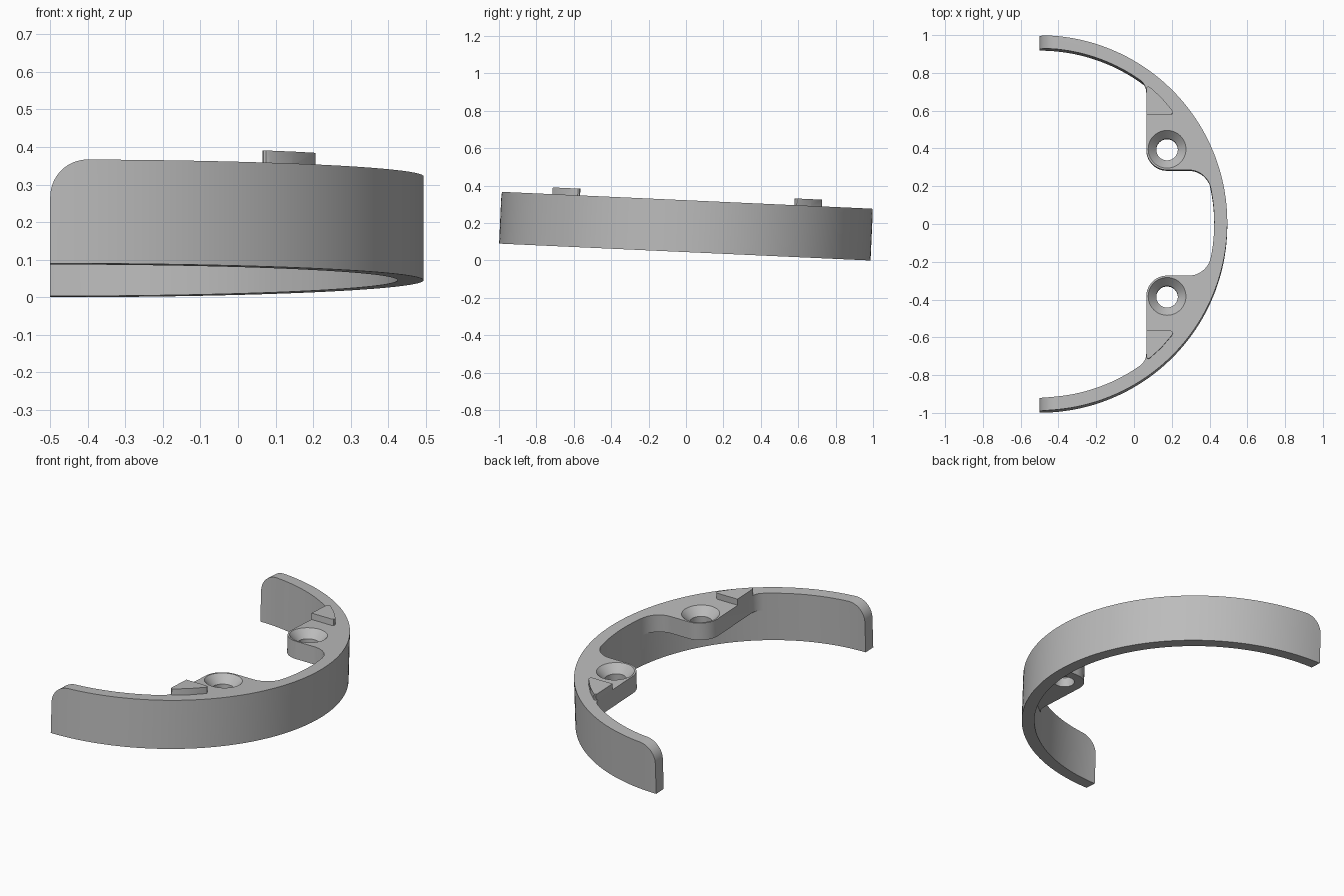
import bpy, bmesh
from math import sin, cos, pi, atan2, sqrt, radians
from mathutils import Matrix

cube = bpy.data.objects.get("Cube")
if cube:
    bpy.data.objects.remove(cube, do_unlink=True)

CX, OUTER, INNER, HEIGHT = -0.5, 0.994, 0.925, 0.277
TAB_X, TAB_Y, TAB_THICK = 0.065, 0.28, 0.1
HOLE_X, HOLE_Y, CORNER = 0.175, 0.39, 0.11

grey = bpy.data.materials.new("plain grey")
grey.use_nodes = True
colour = (0.5, 0.5, 0.5, 1)
grey.diffuse_color = colour
grey.node_tree.nodes["Principled BSDF"].inputs["Base Color"].default_value = colour


def arc(cx, cy, r, a, b, n):
    return [(cx + r * cos(a + (b - a) * i / n), cy + r * sin(a + (b - a) * i / n)) for i in range(n + 1)]


def finish(name, bm):
    bmesh.ops.recalc_face_normals(bm, faces=bm.faces)
    mesh = bpy.data.meshes.new(name)
    bm.to_mesh(mesh)
    bm.free()
    mesh.materials.append(grey)
    obj = bpy.data.objects.new(name, mesh)
    bpy.context.collection.objects.link(obj)
    return obj


def prism(name, outline, low, high, place=lambda u, v, w: (u, v, w)):
    bm = bmesh.new()
    rings = [[bm.verts.new(place(u, v, w)) for u, v in outline] for w in (low, high)]
    for ring in rings:
        bm.faces.new(ring)
    n = len(outline)
    for i in range(n):
        j = (i + 1) % n
        bm.faces.new((rings[0][i], rings[0][j], rings[1][j], rings[1][i]))
    return finish(name, bm)


def lathe_cutter(name, x, y, profile, n=48):
    bm = bmesh.new()
    rings = [[bm.verts.new((px, py, z)) for px, py in arc(x, y, r, 0, 2 * pi, n)[:-1]] for r, z in profile]
    for a, b in zip(rings, rings[1:]):
        for i in range(n):
            j = (i + 1) % n
            bm.faces.new((a[i], a[j], b[j], b[i]))
    bm.faces.new(rings[0])
    bm.faces.new(rings[-1])
    return finish(name, bm)


def combine(target, other, operation):
    mod = target.modifiers.new(operation, 'BOOLEAN')
    mod.operation = operation
    mod.solver = 'EXACT'
    mod.object = other
    bpy.context.view_layer.objects.active = target
    bpy.ops.object.modifier_apply(modifier=mod.name)
    bpy.data.objects.remove(other, do_unlink=True)


# Half ring wall
ring_outline = arc(CX, 0, OUTER, -pi / 2, pi / 2, 96) + arc(CX, 0, INNER, pi / 2, -pi / 2, 96)
body = prism("half_ring", ring_outline, 0, HEIGHT)

# Tab outline: fillet, round corner, straight side, fillet, then back inside the wall
r1, r2 = 0.12, 0.08
d1, d2 = INNER - r1, INNER - r2
f1 = (CX + sqrt(d1 ** 2 - (TAB_Y - r1) ** 2), TAB_Y - r1)
f2 = (TAB_X - r2, sqrt(d2 ** 2 - (TAB_X - r2 - CX) ** 2))
a1 = atan2(f1[1], f1[0] - CX)
a2 = atan2(f2[1], f2[0] - CX)
tab_outline = (arc(*f1, r1, a1, pi / 2, 12)
               + arc(HOLE_X, HOLE_Y, CORNER, 1.5 * pi, pi, 14)
               + arc(*f2, r2, 0, a2, 8)
               + arc(CX, 0, 0.96, a2, a1, 24))

# Raised marker with softened corners
marker_outline = [(0.065, 0.573), (0.193, 0.573), (0.203, 0.577), (0.206, 0.586), (0.202, 0.596),
                  (0.145, 0.663), (0.084, 0.718), (0.075, 0.721), (0.068, 0.718), (0.065, 0.711)]

for side in (1, -1):
    def flip(points):
        return [(x, side * y) for x, y in points]
    tab = prism("tab", flip(tab_outline), HEIGHT - TAB_THICK, HEIGHT)
    combine(body, tab, 'UNION')
    # Countersunk screw hole
    drill = lathe_cutter("drill", HOLE_X, side * HOLE_Y,
                         [(0.057, 0.1), (0.057, HEIGHT - 0.045), (0.1, HEIGHT), (0.1, HEIGHT + 0.05)])
    combine(body, drill, 'DIFFERENCE')
    marker = prism("marker", flip(marker_outline), HEIGHT - 0.02, HEIGHT + 0.036)
    combine(body, marker, 'UNION')

# Round the upper corner of both ends
R = 0.1
corner = arc(CX + R, HEIGHT - R, R, pi / 2, pi, 14)
corner += [(CX - 0.05, HEIGHT - R), (CX - 0.05, HEIGHT + 0.05), (CX + R, HEIGHT + 0.05)]
cutter = prism("end_cutter", corner, -1.2, 1.2, lambda u, v, w: (u, w, v))
combine(body, cutter, 'DIFFERENCE')

# Slight forward tilt, standing on the ground
tilt = radians(2.6)
body.data.transform(Matrix.Translation((0, -HEIGHT * sin(tilt) / 2, OUTER * sin(tilt))) @ Matrix.Rotation(-tilt, 4, 'X'))

bpy.ops.object.select_all(action='DESELECT')
body.select_set(True)
bpy.context.view_layer.objects.active = body
bpy.ops.object.shade_smooth_by_angle(angle=radians(25))
